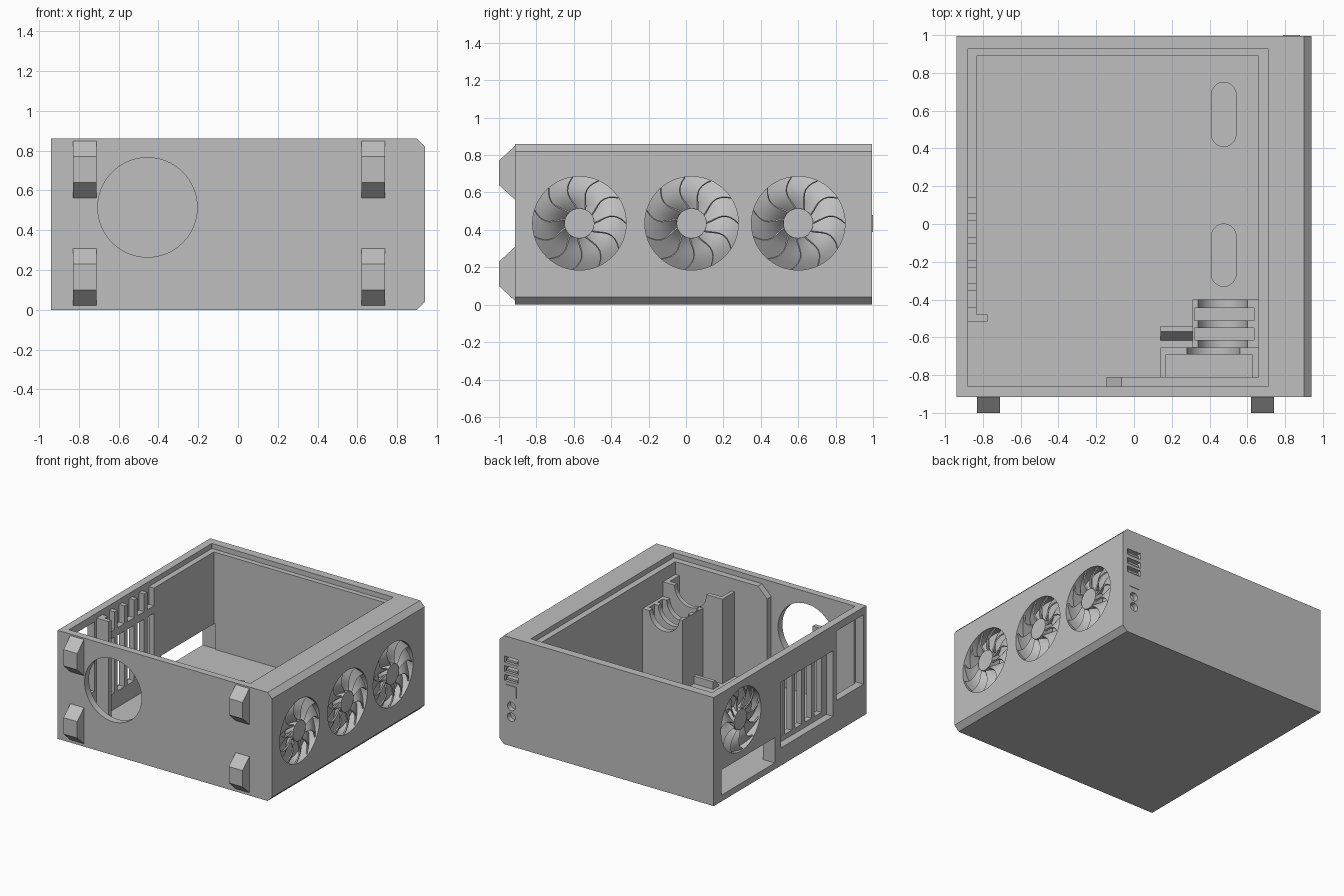
import bpy, bmesh, math
from math import sin, cos, pi, radians

old = bpy.data.objects.get("Cube")
if old:
    bpy.data.objects.remove(old, do_unlink=True)

grey = bpy.data.materials.new("plain_grey")
grey.use_nodes = True
grey.diffuse_color = (0.52, 0.52, 0.52, 1)
grey.node_tree.nodes["Principled BSDF"].inputs["Base Color"].default_value = (0.52, 0.52, 0.52, 1)


def finish(name, bm):
    bmesh.ops.recalc_face_normals(bm, faces=bm.faces)
    mesh = bpy.data.meshes.new(name)
    bm.to_mesh(mesh)
    bm.free()
    mesh.materials.append(grey)
    obj = bpy.data.objects.new(name, mesh)
    bpy.context.scene.collection.objects.link(obj)
    return obj


def prism(name, pts, axis, a, b):
    """Extrude a 2D outline along an axis from a to b."""
    place = {"x": lambda p, t: (t, p[0], p[1]),
             "y": lambda p, t: (p[0], t, p[1]),
             "z": lambda p, t: (p[0], p[1], t)}[axis]
    bm = bmesh.new()
    low = [bm.verts.new(place(p, a)) for p in pts]
    high = [bm.verts.new(place(p, b)) for p in pts]
    bm.faces.new(low)
    bm.faces.new(high)
    n = len(pts)
    for i in range(n):
        j = (i + 1) % n
        bm.faces.new((low[i], low[j], high[j], high[i]))
    return finish(name, bm)


def box(name, x0, x1, y0, y1, z0, z1):
    return prism(name, [(x0, y0), (x1, y0), (x1, y1), (x0, y1)], "z", z0, z1)


def arc(u, v, r, start=0, end=2 * pi, n=48):
    return [(u + r * cos(start + (end - start) * i / n),
             v + r * sin(start + (end - start) * i / n)) for i in range(n)]


def cut(target, cutters):
    bpy.context.view_layer.objects.active = target
    for c in cutters:
        m = target.modifiers.new("cut", "BOOLEAN")
        m.operation = "DIFFERENCE"
        m.solver = "EXACT"
        m.object = c
        bpy.ops.object.modifier_apply(modifier=m.name)
        bpy.data.objects.remove(c, do_unlink=True)


def fan(name, face_x, side, y, z, blades=11, r0=0.08, r1=0.249, depth=0.075):
    """Hub and twisted, swept blades set in a round recess; side is the facing direction."""
    prism(name + "_hub", arc(y, z, r0), "x", face_x - side * depth, face_x - side * 0.004)
    bm = bmesh.new()
    pitch, rows, cols = 2 * pi / blades, 8, 4
    for k in range(blades):
        grid = []
        for i in range(rows + 1):
            t = i / rows
            r = r0 - 0.003 + (r1 - r0 + 0.003) * t
            sweep = 0.22 * sin(pi * t)
            row = []
            for j in range(cols + 1):
                s = j / cols
                a = (k + s) * pitch + sweep
                x = face_x - side * (0.012 + (depth - 0.018) * s)
                row.append(bm.verts.new((x, y + r * cos(a), z + r * sin(a))))
            grid.append(row)
        for i in range(rows):
            for j in range(cols):
                bm.faces.new((grid[i][j], grid[i + 1][j], grid[i + 1][j + 1], grid[i][j + 1]))
    obj = finish(name + "_blades", bm)
    m = obj.modifiers.new("thickness", "SOLIDIFY")
    m.thickness = 0.01
    m.offset = 0
    bpy.context.view_layer.objects.active = obj
    bpy.ops.object.modifier_apply(modifier=m.name)


# Case shell with two chamfered edges
H, W, Y0, Y1 = 0.86, 0.94, -0.915, 0.995
case = prism("case_shell", [(-W, 0), (W - 0.04, 0), (W, 0.04), (W, H - 0.04), (W - 0.04, H), (-W, H)],
             "y", Y0, Y1)
FLOOR, LEDGE = 0.05, 0.82
side_fans = (-0.57, 0.03, 0.60)

# Main cavity, lid rebate and power supply bay
cutters = [
    box("cavity", -0.835, 0.66, -0.81, 0.89, FLOOR, 1),
    box("rebate", -0.88, 0.71, -0.86, 0.93, LEDGE, 1),
    box("bay", -0.88, -0.145, -0.86, -0.515, FLOOR, 1),
    prism("bay_chamfer", [(-0.15, 0.735), (-0.065, LEDGE), (-0.065, 0.83), (-0.15, 0.83)], "y", -0.86, -0.80),
    prism("intake", arc(-0.455, 0.515, 0.25, n=64), "y", -1.1, -0.85),
    box("bay_window", -1.1, -0.87, -0.88, -0.54, 0.25, 0.80),
    box("connector_window", -1.1, -0.82, 0.23, 0.90, FLOOR, 0.25),
    box("slot_recess", -1.1, -0.88, -0.50, 0.15, 0.14, 0.66),
]
# Expansion slots and the notches above them
for i in range(5):
    y = -0.44 + i * 0.124
    cutters.append(box("slot", -0.9, -0.82, y, y + 0.085, 0.18, 0.62))
    cutters.append(box("notch", -0.88, -0.82, y, y + 0.085, 0.68, 0.84))
# Round fan recesses
for y in side_fans:
    cutters.append(prism("fan_recess", arc(y, 0.435, 0.25, n=64), "x", W - 0.09, 1.1))
cutters.append(prism("fan_recess", arc(0.653, 0.556, 0.25, n=64), "x", -1.1, -W + 0.085))
# Cable openings in the floor
for y0, y1 in ((-0.33, 0), (0.41, 0.75)):
    r, x = 0.065, 0.475
    outline = arc(x, y1 - r, r, 0, pi, 16) + [(x - r, y1 - r)]
    outline += arc(x, y0 + r, r, pi, 2 * pi, 16) + [(x + r, y0 + r)]
    cutters.append(prism("cable_opening", outline, "z", 0.02, 0.1))
# Ports and jacks on the rear edge
ports = (0.675, 0.60, 0.53)
for z in ports:
    cutters.append(box("port", 0.775, 0.895, Y1 - 0.05, 1.1, z - 0.024, z + 0.024))
for z in (0.315, 0.23):
    cutters.append(prism("jack", arc(0.835, z, 0.034, n=32), "y", Y1 - 0.04, 1.1))
cut(case, cutters)

# Port tongues and power button
for i, z in enumerate(ports):
    box(f"port_tongue_{i + 1}", 0.785, 0.885, Y1 - 0.052, Y1 - 0.008, z - 0.016, z)
box("power_button", 0.79, 0.88, Y1 - 0.01, 1.0, 0.39, 0.48)

# Fans
for i, y in enumerate(side_fans):
    fan(f"side_fan_{i + 1}", W, 1, y, 0.435)
fan("exhaust_fan", -W, -1, 0.653, 0.556)

# Wedge feet
for x in (-0.83, 0.62):
    for z in (0.02, 0.56):
        prism("foot", [(Y0 + 0.002, z), (-1, z + 0.08), (-1, z + 0.21), (Y0 + 0.002, z + 0.29)],
              "x", x, x + 0.12)

# Power supply bracket
box("supply_bracket", -0.86, -0.775, -0.515, -0.48, FLOOR - 0.01, LEDGE)


def cradle(name, x0, x1, y0, y1, top, cx, r):
    """Plate or block whose top has a half-round dip."""
    dip = arc(cx, top, r, 0, -pi, 24) + [(cx - r, top)]
    return prism(name, [(x0, FLOOR - 0.01), (x1, FLOOR - 0.01), (x1, top)] + dip + [(x0, top)],
                 "y", y0, y1)


# Low drive rack with two pockets
rack = cradle("low_drive_rack", 0.31, 0.662, -0.657, -0.40, 0.605, 0.47, 0.13)
cut(rack, [box("pocket", 0.32, 0.635, y, y + 0.065, 0.1, 1) for y in (-0.615, -0.51)])

# Tall drive rack with side walls
cradle("tall_drive_rack", 0.14, 0.662, -0.69, -0.655, 0.72, 0.42, 0.14)
box("tall_rack_side_inner", 0.14, 0.17, -0.812, -0.688, FLOOR - 0.01, 0.72)
box("tall_rack_side_outer", 0.625, 0.662, -0.812, -0.688, FLOOR - 0.01, 0.72)

# Sloped stop beside the racks
prism("drive_stop", [(-0.54, 0.04), (-0.54, 0.11), (-0.57, 0.11), (-0.625, 0.04)], "x", 0.14, 0.312)

# Smooth the round walls, keep the edges sharp
bpy.ops.object.select_all(action="DESELECT")
for obj in bpy.context.scene.objects:
    if obj.type == "MESH":
        obj.select_set(True)
        bpy.context.view_layer.objects.active = obj
bpy.ops.object.shade_smooth_by_angle(angle=radians(30))
